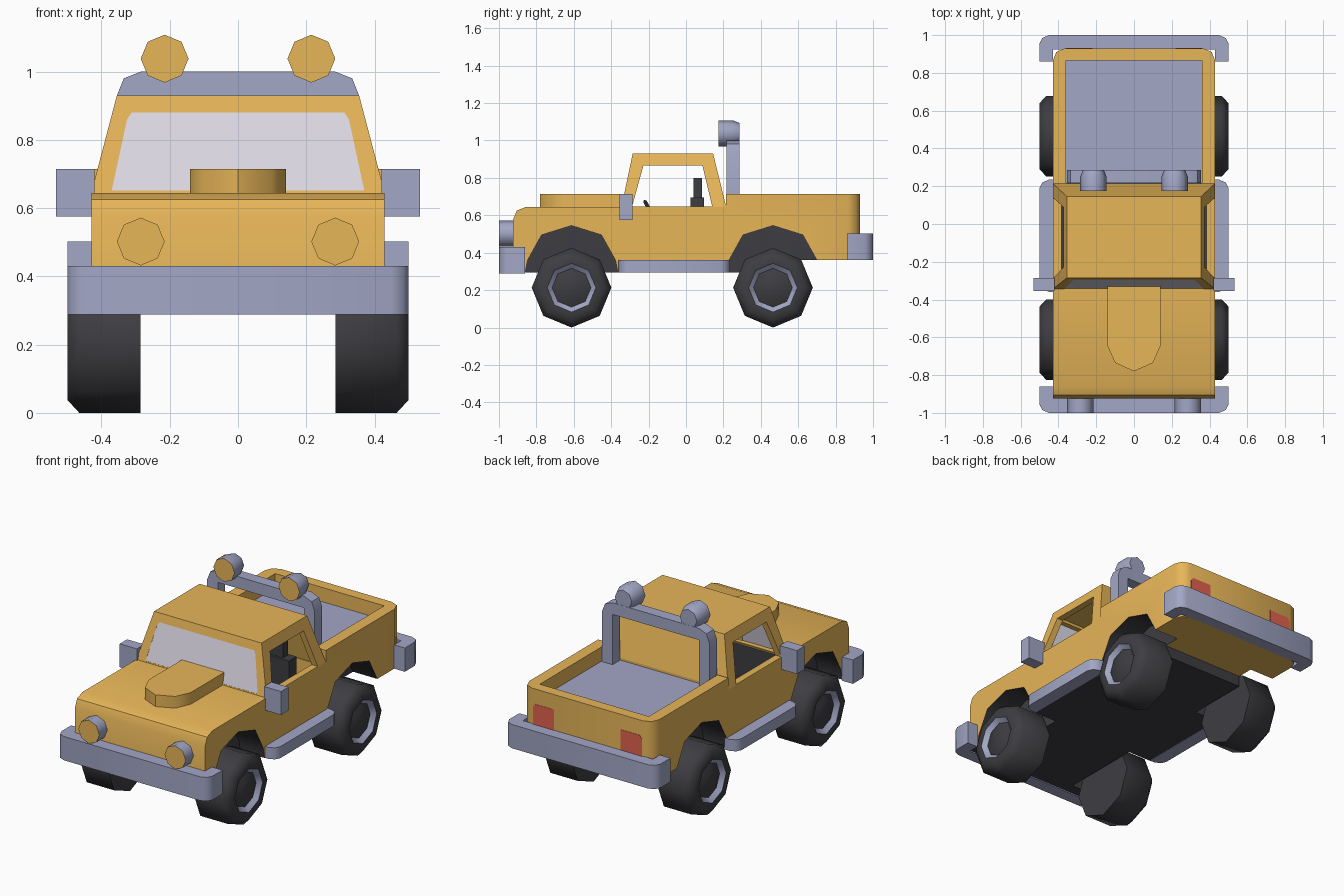
import bpy, bmesh, math
from mathutils import Vector

if "Cube" in bpy.data.objects:
    bpy.data.objects.remove(bpy.data.objects["Cube"])


def material(name, rgb):
    m = bpy.data.materials.new(name)
    m.diffuse_color = (*rgb, 1)
    m.use_nodes = True
    m.node_tree.nodes["Principled BSDF"].inputs["Base Color"].default_value = m.diffuse_color
    return m


PAINT = material("amber paint", (0.80, 0.465, 0.098))
STEEL = material("blue grey steel", (0.36, 0.385, 0.56))
DARK = material("dark rubber", (0.048, 0.048, 0.055))
GLASS = material("pale glass", (0.74, 0.71, 0.80))
RED = material("red lamp", (0.74, 0.125, 0.075))


def finish(name, bm, mats=()):
    bmesh.ops.remove_doubles(bm, verts=bm.verts, dist=1e-5)
    bmesh.ops.recalc_face_normals(bm, faces=bm.faces)
    me = bpy.data.meshes.new(name)
    bm.to_mesh(me)
    bm.free()
    for m in mats:
        me.materials.append(m)
    ob = bpy.data.objects.new(name, me)
    bpy.context.collection.objects.link(ob)
    return ob


def activate(ob):
    bpy.ops.object.select_all(action='DESELECT')
    ob.select_set(True)
    bpy.context.view_layer.objects.active = ob


def smooth(ob, angle=46):
    activate(ob)
    bpy.ops.object.shade_smooth_by_angle(angle=math.radians(angle))
    return ob


def loft(name, a, b, mats=()):
    """Solid between two matching loops of points."""
    bm = bmesh.new()
    va, vb = [bm.verts.new(p) for p in a], [bm.verts.new(p) for p in b]
    bm.faces.new(va)
    bm.faces.new(vb[::-1])
    for i in range(len(va)):
        j = (i + 1) % len(va)
        bm.faces.new((va[j], va[i], vb[i], vb[j]))
    return finish(name, bm, mats)


def prism(name, pts, axis, lo, hi, *mats):
    """Extrude a 2D outline along an axis."""
    put = {'x': lambda p, t: (t, p[0], p[1]),
           'y': lambda p, t: (p[0], t, p[1]),
           'z': lambda p, t: (p[0], p[1], t)}[axis]
    return loft(name, [put(p, lo) for p in pts], [put(p, hi) for p in pts], mats)


def box(name, x, y, z, *mats):
    return prism(name, [(x[0], y[0]), (x[1], y[0]), (x[1], y[1]), (x[0], y[1])], 'z', *z, *mats)


def rect(x, y, z):
    return [(-x, y[0], z), (x, y[0], z), (x, y[1], z), (-x, y[1], z)]


def lathe(name, profile, slots, mats, axis, centre, n=8, flip=1):
    """Revolve (radius, offset) points; one material slot per band."""
    bm = bmesh.new()
    c = Vector(centre)
    rings = []
    for r, t in profile:
        ring = []
        for k in range(n):
            u, v = r * math.cos(k * math.tau / n), r * math.sin(k * math.tau / n)
            ring.append(bm.verts.new(c + Vector((t * flip, u, v) if axis == 'x' else (u, t, v))))
        rings.append(ring)
    for i, slot in enumerate(slots):
        for k in range(n):
            j = (k + 1) % n
            f = bm.faces.new((rings[i][k], rings[i][j], rings[i + 1][j], rings[i + 1][k]))
            f.material_index = slot
    bmesh.ops.dissolve_degenerate(bm, dist=1e-5, edges=bm.edges)
    return smooth(finish(name, bm, mats))


def cut(ob, cutters):
    for c in cutters:
        m = ob.modifiers.new("cut", 'BOOLEAN')
        m.operation, m.solver, m.object = 'DIFFERENCE', 'EXACT', c
        activate(ob)
        bpy.ops.object.modifier_apply(modifier=m.name)
        bpy.data.objects.remove(c)


def mirrored(pts):
    """Complete a half outline across x = 0."""
    return pts + [(-x, t) for x, t in reversed(pts)]


# Body: side profile, rounded rear corners, then bed, cockpit and wheel wells cut out
AXLES = (-0.612, 0.465)
body = prism("body", [(-0.925, 0.295), (-0.925, 0.575), (-0.905, 0.625), (-0.855, 0.645),
                      (0.215, 0.645), (0.215, 0.715), (0.93, 0.715), (0.93, 0.36),
                      (0.6, 0.36), (0.6, 0.295)], 'x', -0.43, 0.43)
bm = bmesh.new()
bm.from_mesh(body.data)
corners = [e for e in bm.edges if all(v.co.y > 0.92 for v in e.verts)
           and abs(e.verts[0].co.x - e.verts[1].co.x) < 0.01]
bmesh.ops.bevel(bm, geom=corners, offset=0.065, segments=2, profile=0.5, affect='EDGES')
bm.to_mesh(body.data)
bm.free()
cutters = [box("bed_cutter", (-0.36, 0.36), (0.213, 0.865), (0.63, 0.8)),
           box("cockpit_cutter", (-0.385, 0.385), (-0.3, 0.17), (0.45, 0.7))]
for y in AXLES:
    arch = [(y + a, z) for a, z in mirrored([(0.247, 0.2), (0.247, 0.3), (0.235, 0.36), (0.16, 0.495)])]
    arch.insert(4, (y, 0.545))
    for s in (-1, 1):
        cutters.append(prism("well_cutter", arch, 'x', s * 0.27, s * 0.5))
cut(body, cutters)
body.data.materials.clear()
for m in (PAINT, DARK, STEEL):
    body.data.materials.append(m)
for f in body.data.polygons:
    c, n = f.center, f.normal
    f.material_index = 0
    if abs(c.x) < 0.425 and c.z < 0.56 and abs(c.y) < 0.88 and not (n.z < -0.9 and c.y > 0.7):
        f.material_index = 1
    elif n.z > 0.9 and 0.6 < c.z < 0.635 and c.y > 0:
        f.material_index = 2
smooth(body)

# Cab: hollow tapered shell with open side windows and a windscreen opening
cab = loft("cab", rect(0.43, (-0.345, 0.215), 0.645), rect(0.355, (-0.285, 0.145), 0.93))
screen = mirrored([(0.37, 0.652), (0.325, 0.86), (0.312, 0.88)])
cut(cab, [loft("inner_cutter", rect(0.4, (-0.317, 0.185), 0.6), rect(0.325, (-0.255, 0.115), 0.895)),
          prism("window_cutter", [(-0.288, 0.648), (-0.228, 0.865), (0.088, 0.865), (0.14, 0.648)],
                'x', -0.6, 0.6),
          prism("screen_cutter", screen, 'y', -0.5, -0.2)])
cab.data.materials.clear()
cab.data.materials.append(PAINT)


def slope(z):
    return -0.345 + (z - 0.645) / 0.285 * 0.06


loft("windscreen", [(x, slope(z) + 0.001, z) for x, z in screen],
     [(x, slope(z) + 0.008, z) for x, z in screen], [GLASS])

# Bonnet scoop
smooth(prism("bonnet_scoop", mirrored([(0.14, -0.33), (0.14, -0.645), (0.1, -0.735), (0.0, -0.78)])[:-4]
             + [(-0.1, -0.735), (-0.14, -0.645), (-0.14, -0.33)], 'z', 0.635, 0.715, PAINT))

# Bumpers wrap round the corners
half = [(0.43, 0.86), (0.5, 0.86), (0.5, 0.955), (0.485, 0.985), (0.45, 1.0)]
for name, s, z in (("front_bumper", -1, 0.288), ("rear_bumper", 1, 0.36)):
    outline = mirrored([(0.43, s * 0.925)] + [(x, s * y) for x, y in half])
    smooth(prism(name, outline, 'z', z, z + 0.142, STEEL))

# Roll bar behind the cab
smooth(prism("roll_bar", mirrored([(0.285, 0.93), (0.285, 0.625), (0.355, 0.625), (0.355, 0.93),
                                   (0.335, 0.98), (0.285, 1.0)]),
             'y', 0.216, 0.286, STEEL))

for s, side in ((1, "left"), (-1, "right")):
    # Wheels: tyre, rim and domed hub
    for y, end in zip(AXLES, ("front", "rear")):
        lathe(f"{end}_{side}_wheel",
              [(0, 0.285), (0.213, 0.285), (0.213, 0.465), (0.175, 0.5), (0.13, 0.5),
               (0.104, 0.475), (0.06, 0.493), (0, 0.499)],
              (0, 0, 0, 0, 1, 0, 0), (DARK, STEEL), 'x', (0, y, 0.213), flip=s)
    # Lamps
    lathe(f"{side}_headlight", [(0, -1.0), (0.07, -1.0), (0.07, -0.92), (0, -0.92)],
          (1, 0, 0), (STEEL, PAINT), 'y', (s * 0.285, 0, 0.502))
    lathe(f"{side}_roof_lamp", [(0, 0.175), (0.07, 0.175), (0.07, 0.25), (0.056, 0.285), (0, 0.285)],
          (1, 0, 0, 0), (STEEL, PAINT), 'y', (s * 0.215, 0, 1.038))
    prism(f"{side}_tail_lamp", [(s * x, z) for x, z in
                                ((0.22, 0.48), (0.36, 0.48), (0.36, 0.605), (0.345, 0.625), (0.22, 0.625))],
          'y', 0.928, 0.9315, RED)
    # Side step and mirror
    smooth(prism(f"{side}_step", [(s * x, y) for x, y in
                                  ((0.42, -0.36), (0.45, -0.36), (0.485, -0.345), (0.5, -0.315),
                                   (0.5, 0.19), (0.485, 0.22), (0.45, 0.235), (0.42, 0.235))],
                 'z', 0.293, 0.362, STEEL))
    box(f"{side}_mirror", sorted((s * 0.42, s * 0.533)), (-0.355, -0.285), (0.575, 0.715), STEEL)
    # Seat: cushion, back and headrest
    box(f"{side}_seat_cushion", (s * 0.2 - 0.12, s * 0.2 + 0.12), (-0.14, 0.09), (0.45, 0.53), DARK)
    box(f"{side}_seat_back", (s * 0.2 - 0.12, s * 0.2 + 0.12), (0.025, 0.095), (0.52, 0.695), DARK)
    box(f"{side}_headrest", (s * 0.2 - 0.07, s * 0.2 + 0.07), (0.04, 0.085), (0.69, 0.8), DARK)

# Steering wheel
bpy.ops.mesh.primitive_torus_add(major_segments=8, minor_segments=4, major_radius=0.08,
                                 minor_radius=0.01, location=(0.2, -0.18, 0.605),
                                 rotation=(math.radians(-60), 0, 0))
wheel = bpy.context.object
wheel.name = "steering_wheel"
wheel.data.materials.append(DARK)
